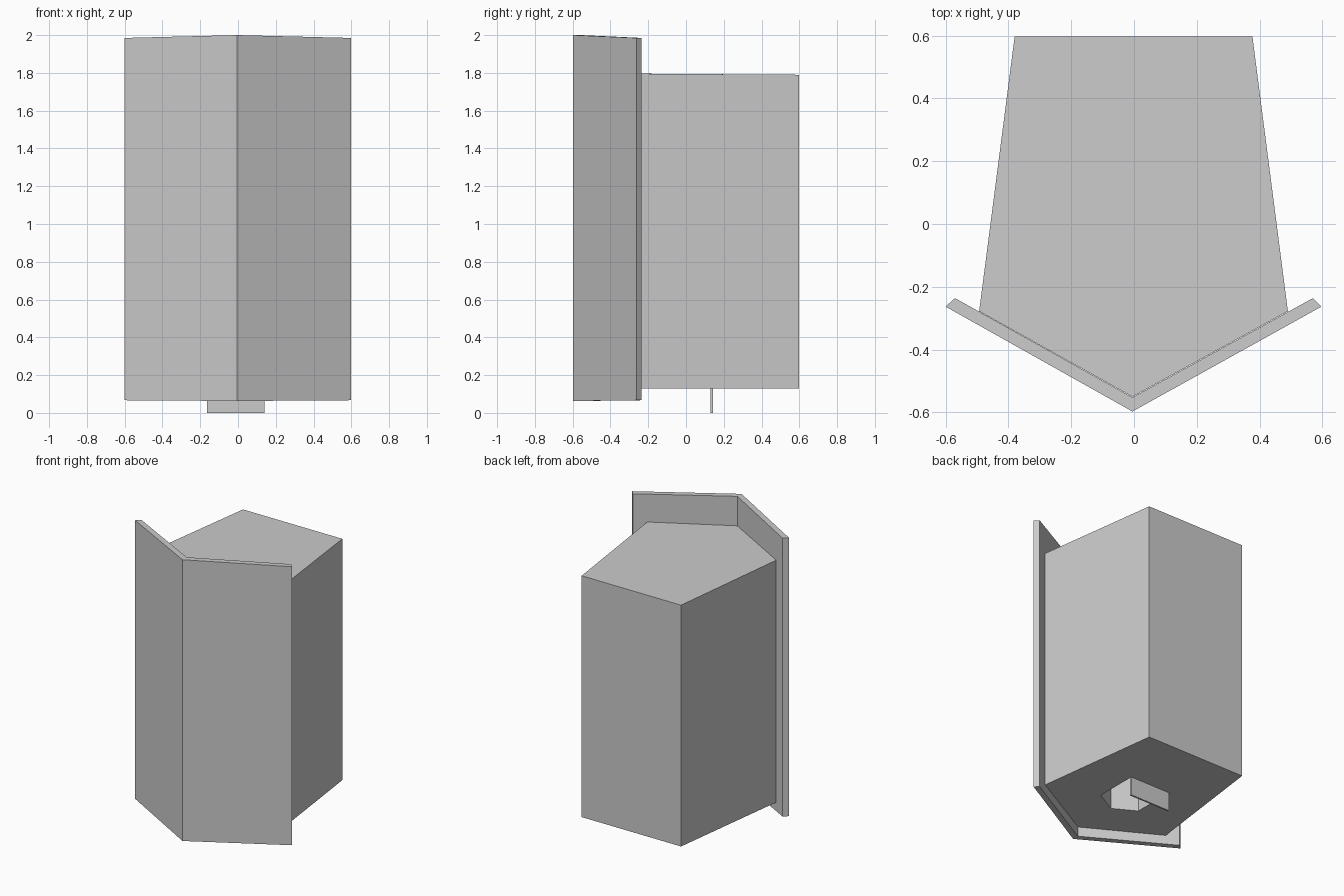
import bpy, bmesh

if "Cube" in bpy.data.objects:
    bpy.data.objects.remove(bpy.data.objects["Cube"])


def prism(name, outline, bottoms, tops):
    """Extrude a counter-clockwise outline with a bottom and top height per corner."""
    bm = bmesh.new()
    low = [bm.verts.new((x, y, z)) for (x, y), z in zip(outline, bottoms)]
    high = [bm.verts.new((x, y, z)) for (x, y), z in zip(outline, tops)]
    n = len(outline)
    bm.faces.new(low[::-1])
    bm.faces.new(high)
    for i in range(n):
        j = (i + 1) % n
        bm.faces.new((low[i], low[j], high[j], high[i]))
    bmesh.ops.recalc_face_normals(bm, faces=bm.faces)
    mesh = bpy.data.meshes.new(name)
    bm.to_mesh(mesh)
    bm.free()
    obj = bpy.data.objects.new(name, mesh)
    bpy.context.collection.objects.link(obj)
    return obj


FLOOR = 0.128
MID = -0.005  # ridge line of the front

# Five-sided main body, roof falling slightly to the back
body = prism("body",
             [(MID, -0.55), (0.49, -0.278), (0.377, 0.597), (-0.38, 0.597), (-0.493, -0.278)],
             [FLOOR] * 5, [1.798, 1.796, 1.79, 1.79, 1.796])

# Folded front shield standing proud of the body on all edges
prism("front_shield",
      [(MID, -0.597), (0.597, -0.263), (0.57, -0.236), (MID, -0.552), (-0.57, -0.236), (-0.6, -0.263)],
      [0.063, 0.067, 0.067, 0.063, 0.067, 0.067],
      [2.0, 1.985, 1.985, 2.0, 1.985, 1.985])

# Five-sided hatch opening in the underside
hatch = [(-0.013, -0.24), (0.14, -0.155), (0.14, 0.13), (-0.165, 0.13), (-0.165, -0.155)]
cutter = prism("hatch_cutter", hatch, [0.0] * 5, [0.42] * 5)
cutter.hide_render = True
cutter.hide_viewport = True
cut = body.modifiers.new("hatch_opening", "BOOLEAN")
cut.operation = "DIFFERENCE"
cut.solver = "EXACT"
cut.object = cutter

# Flap hanging from the back edge of the hatch
prism("hatch_flap",
      [(-0.165, 0.13), (0.14, 0.13), (0.14, 0.142), (-0.165, 0.142)],
      [0.0] * 4, [FLOOR + 0.002] * 4)
